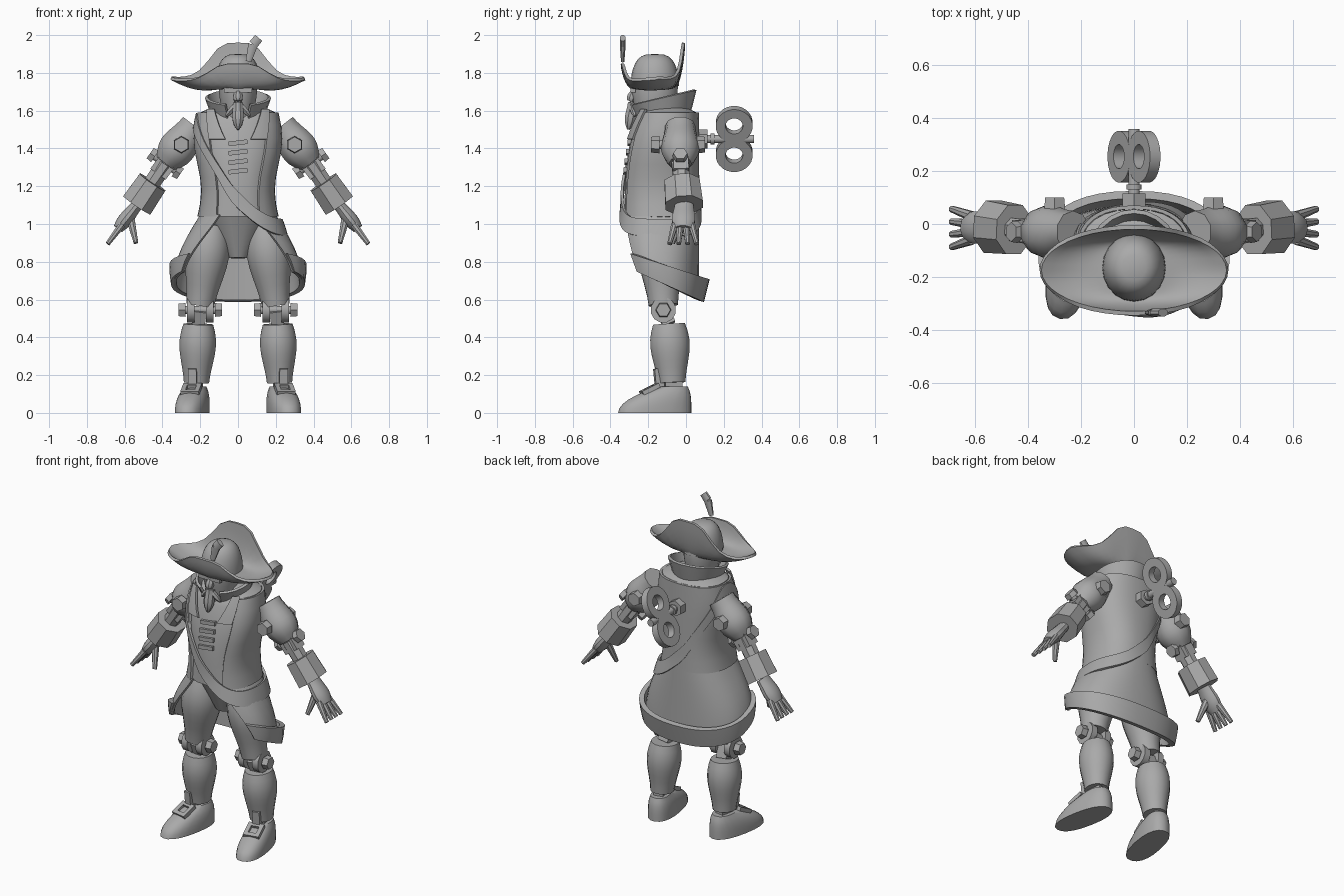
import bpy, bmesh
from math import sin, cos, pi, tau, sqrt, radians, copysign
from mathutils import Vector, Matrix

scene = bpy.context.scene
default_cube = scene.objects.get("Cube")
if default_cube:
    bpy.data.objects.remove(default_cube)

grey = bpy.data.materials.new("plain grey")
colour = (0.4, 0.4, 0.4, 1)
grey.use_nodes = True
grey.diffuse_color = colour
grey.node_tree.nodes["Principled BSDF"].inputs["Base Color"].default_value = colour


def sheet(name, surface, columns, rows, thickness=0):
    """Grid surface from surface(u, v); coincident seams and poles are welded."""
    bm = bmesh.new()
    grid = [[bm.verts.new(surface(i / columns, j / rows)) for i in range(columns + 1)]
            for j in range(rows + 1)]
    for low, high in zip(grid, grid[1:]):
        for i in range(columns):
            bm.faces.new((low[i], low[i + 1], high[i + 1], high[i]))
    bmesh.ops.remove_doubles(bm, verts=bm.verts[:], dist=1e-5)
    bmesh.ops.recalc_face_normals(bm, faces=bm.faces[:])
    if thickness:
        bmesh.ops.solidify(bm, geom=bm.faces[:], thickness=thickness)
        bmesh.ops.recalc_face_normals(bm, faces=bm.faces[:])
    for face in bm.faces:
        face.smooth = True
    for edge in bm.edges:
        edge.smooth = edge.calc_face_angle(0) < radians(38)
    mesh = bpy.data.meshes.new(name)
    bm.to_mesh(mesh)
    bm.free()
    mesh.materials.append(grey)
    part = bpy.data.objects.new(name, mesh)
    scene.collection.objects.link(part)
    return part


def squared(value, power=0.85):
    return copysign(abs(value) ** power, value)


def limb(name, start, end, r_start, r_end, swell=0, flat=1, sides=12):
    """Capped, tapering tube, fuller past its middle; flat scales its depth."""
    start, end = Vector(start), Vector(end)
    axis = (end - start).normalized()
    depth = Vector((0, 0, 1) if abs(axis.y) > 0.8 else (0, 1, 0))
    side = depth.cross(axis).normalized()
    depth = axis.cross(side)
    steps = 8

    def surface(u, v):
        t = min(max((v * (steps + 2) - 1) / steps, 0), 1)
        radius = r_start + (r_end - r_start) * t + swell * sin(pi * t ** 1.5)
        radius *= 0 < v < 1
        angle = (u + 0.5 / sides) * tau
        return start.lerp(end, t) + radius * (side * cos(angle) + depth * flat * sin(angle))
    return sheet(name, surface, sides, steps + 2)


def box(name, start, end, width, flat=1):
    return limb(name, start, end, width / sqrt(2), width / sqrt(2), flat=flat, sides=4)


def bolted_pin(name, start, end, radius):
    """Round pin with a hexagonal head at each end."""
    start, end = Vector(start), Vector(end)
    limb(name, start, end, radius / 2, radius / 2)
    for tip, other in ((start, end), (end, start)):
        limb(name + "_head", tip, tip.lerp(other, 0.16), radius * 0.9, radius, sides=6)


def ring(name, centre, right, up, inner, outer, half, sides):
    """Flat washer in the plane of right and up."""
    normal = right.cross(up)

    def surface(u, v):
        corner = round(v * 4) % 4
        radius = inner if corner in (0, 3) else outer
        angle = (u + 0.5 / sides) * tau
        lift = half if corner > 1 else -half
        return Vector(centre) + radius * (right * cos(angle) + up * sin(angle)) + normal * lift
    return sheet(name, surface, sides, 4)


# Torso: waist pinched, chest leaning back, shoulders sloping to the neck
waist, chest = 1.04, 0.55
back = 0.055


def on_body(angle, z, offset=0):
    """Point on the body; angle 0 faces front and grows towards +x."""
    t = (z - waist) / chest
    width = 0.2 - 0.02 * sin(tau * t)
    front = -0.325 + 0.08 * t ** 3
    depth = (back - front) / 2
    return Vector(((width + offset) * squared(sin(angle)),
                   back - depth - (depth + offset) * squared(cos(angle)), z))


def torso(u, v):
    level = min(max(v * 12 - 1, 0), 10) / 10
    point = on_body(u * tau, waist + chest * level)
    middle = Vector((0, -0.12, point.z + 0.09 * level))
    return point if 0 < v < 1 else middle


sheet("torso", torso, 24, 12)


def coat(u, v):
    gap = 0.5 + 0.2 * v
    return on_body(gap + u * (tau - 2 * gap), waist + chest * v, 0.015)


sheet("coat_body", coat, 30, 8, 0.014)
for i in range(4):
    clasp = on_body(0, 1.43 - i * 0.05)
    reach = Vector((0.05, 0, 0.006))
    box("chest_clasp", clasp - reach, clasp + reach, 0.024)


# Sash from one shoulder to the opposite hip
def sash(u, v):
    angle = u * tau
    x = 0.22 * sin(angle) + 0.01
    z = 1.14 - 1.33 * x + 2.8 * x * x + 0.09 * (v - 0.5)
    return on_body(angle, z, 0.022 + 0.15 * max(0, 1.1 - z))


sheet("sash", sash, 48, 2, 0.014)


# Flared collar, taller behind
def collar(u, v):
    angle = 0.4 + u * (tau - 0.8)
    radius = 0.125 + 0.04 * v
    y = -0.125 - radius * cos(angle)
    return ((radius - 0.005) * sin(angle), y, 1.56 + v * (0.09 + 0.24 * (y + 0.22)))


sheet("collar", collar, 20, 2, 0.016)


# Flared coat skirt, open in front, with a raised band along the sloping hem
def skirt(u, v, offset=0):
    gap = 0.45 + 0.55 * v ** 1.2
    angle = gap + u * (tau - 2 * gap)
    width = 0.2 + 0.14 * sin(v * pi / 2) + offset
    y = -0.135 - (0.205 + offset) * squared(cos(angle))
    hem = 0.63 - 0.45 * y
    return Vector((width * squared(sin(angle)), y, 1.05 + v * (hem - 1.05)))


def hem_band(u, v):
    return skirt(u, 0.72 + 0.28 * v, (0.055 - 0.03 * v) * (0.3 + 0.7 * sin(pi * u)))


sheet("coat_skirt", skirt, 32, 8, 0.014)
sheet("skirt_hem_band", hem_band, 32, 2, 0.03)
limb("pelvis", (0, -0.14, 0.82), (0, -0.13, 1.05), 0.05, 0.18, flat=0.9)

# Head and face
limb("head", (0, -0.165, 1.54), (0, -0.165, 1.78), 0.078, 0.1, swell=0.01, flat=1.2, sides=16)
limb("nose", (0, -0.27, 1.72), (0, -0.295, 1.65), 0.01, 0.02, swell=0.01, sides=8)
box("brow", (-0.075, -0.28, 1.71), (0.075, -0.28, 1.71), 0.025)
limb("beard", (0, -0.28, 1.64), (0, -0.305, 1.5), 0.03, 0.008, swell=0.015, sides=8)


# Two-cornered hat: domed crown, brim turned up front and back
def crown(u, v):
    radius = 0.12 * squared(cos(v * pi / 2), 0.6)
    return (radius * cos(u * tau), -0.165 + 1.07 * radius * sin(u * tau), 1.73 + 0.17 * sin(v * pi / 2))


def brim(u, v):
    c, s = cos(u * tau), sin(u * tau)
    spread = 1 - (1 - v) ** 1.5
    bell = 1 / (1 + (2.1 * c) ** 4)
    rise = (0.23 if s > 0 else 0.12) * bell + 0.04 * c * c
    return (c * (0.1 + 0.25 * v), -0.175 + s * (0.11 + 0.045 * spread),
            1.73 + rise * v ** 1.4 - 0.02 * sin(v * pi) * c * c)


sheet("hat_crown", crown, 20, 8)
sheet("hat_brim", brim, 40, 6, 0.016)
plume_bend = Vector((0.08, -0.335, 1.95))
limb("hat_plume", (0.055, -0.335, 1.86), plume_bend, 0.016, 0.028, flat=0.6, sides=8)
limb("plume_tip", plume_bend, (0.11, -0.335, 1.985), 0.028, 0.026, flat=0.6, sides=8)

# Wind-up key, its two rings turned about the shaft
key = Vector((0, 0, 1.45))
backward = Vector((0, 1, 0))
limb("key_shaft", key, key + backward * 0.36, 0.022, 0.022)
limb("key_nut", key + backward * 0.055, key + backward * 0.115, 0.05, 0.05, sides=6)
limb("key_stop", key + backward * 0.13, key + backward * 0.15, 0.03, 0.03)
tilt = radians(26)
across = Vector((sin(tilt), 0, cos(tilt)))
for reach in (-0.086, 0.086):
    ring("key_ring", key + backward * 0.255 + across * reach, backward, across, 0.046, 0.098, 0.022, 24)

# Everything below is built on the +x side and mirrored
central_parts = set(scene.objects)


def lapel(u, v):
    angle = 0.22 + 0.33 * v + u * (0.4 - 0.15 * v)
    return on_body(angle, 1.45 + 0.16 * v, 0.025)


sheet("lapel", lapel, 3, 4, 0.014)
limb("moustache", (0, -0.29, 1.645), (0.065, -0.27, 1.57), 0.012, 0.006, swell=0.008, sides=6)

# Arm with bolted joints and a wide cuff
shoulder = Vector((0.23, -0.03, 1.52))
elbow = Vector((0.385, -0.03, 1.32))
wrist = Vector((0.535, -0.01, 1.1))
knuckles = Vector((0.635, -0.015, 0.975))
limb("upper_arm", shoulder, elbow, 0.08, 0.06, swell=0.035, sides=10)
bolted_pin("shoulder_bolt", (0.3, -0.185, 1.42), (0.3, 0.1, 1.42), 0.046)
elbow_reach = Vector((0.08, 0, 0.055))
bolted_pin("elbow_bolt", elbow - elbow_reach, elbow + elbow_reach, 0.042)
box("elbow_fork", shoulder.lerp(elbow, 0.75), elbow.lerp(wrist, 0.25), 0.1, flat=0.8)
limb("forearm", elbow, wrist, 0.05, 0.045, sides=8)
limb("cuff", elbow.lerp(wrist, 0.45), wrist, 0.088, 0.094, flat=1.14, sides=8)

# Hand with fanned fingers
limb("palm", wrist, knuckles, 0.032, 0.028, swell=0.01, flat=1.6)
for i in range(4):
    y = (i - 1.5) * 0.03
    limb("finger", knuckles + Vector((-0.02, y, 0.02)), knuckles + Vector((0.055, y * 1.6, -0.08)),
         0.02, 0.013, sides=8)
limb("thumb", wrist.lerp(knuckles, 0.4), (0.54, -0.07, 0.9), 0.026, 0.013, sides=8)

# Leg with puffed breeches and a bolted knee
hip = Vector((0.14, -0.14, 1))
knee = Vector((0.2, -0.12, 0.545))
shin_top = Vector((0.21, -0.09, 0.47))
ankle = Vector((0.22, -0.075, 0.16))
limb("thigh", knee + Vector((0, 0, 0.025)), hip, 0.075, 0.08, swell=0.04, flat=1.05, sides=16)
sideways = Vector((1, 0, 0))
bolted_pin("knee_bolt", knee - sideways * 0.115, knee + sideways * 0.115, 0.042)
for x in (-0.07, 0.03):
    limb("knee_plate", knee + sideways * x, knee + sideways * (x + 0.04), 0.068, 0.068)
box("knee_core", knee, shin_top, 0.07)
limb("shin", ankle, shin_top, 0.068, 0.08, swell=0.023, flat=1.08, sides=16)


# Shoe, hinge and square buckle, turned outwards together
def shoe(u, v):
    t = min(max((v * 8 - 1) / 6, 0), 1)
    heel, toe = 0.08 - 0.02 * t ** 4, -0.315 + 0.22 * t * t
    half = (heel - toe) / 2 * (0 < v < 1)
    width = 0.083 * (1 - 0.35 * t ** 3) * (0 < v < 1)
    return (width * squared(cos(u * tau)), (heel + toe) / 2 + half * squared(sin(u * tau)), 0.14 * t)


slope = Vector((0, cos(tilt), sin(tilt)))
foot = [sheet("shoe", shoe, 20, 8),
        box("ankle_hinge", (0, -0.02, 0.1), (0, -0.02, 0.22), 0.06, flat=1.5),
        box("ankle_tab", (0, -0.09, 0.13), (0, -0.1, 0.235), 0.045),
        ring("shoe_buckle", (0, -0.145, 0.125), sideways, slope, 0.035, 0.07, 0.012, 4)]
placing = Matrix.Translation((0.22, -0.05, 0)) @ Matrix.Rotation(radians(11), 4, "Z")
for part in foot:
    part.data.transform(placing)

for part in set(scene.objects) - central_parts:
    part.modifiers.new("mirror", "MIRROR").use_mirror_merge = False
